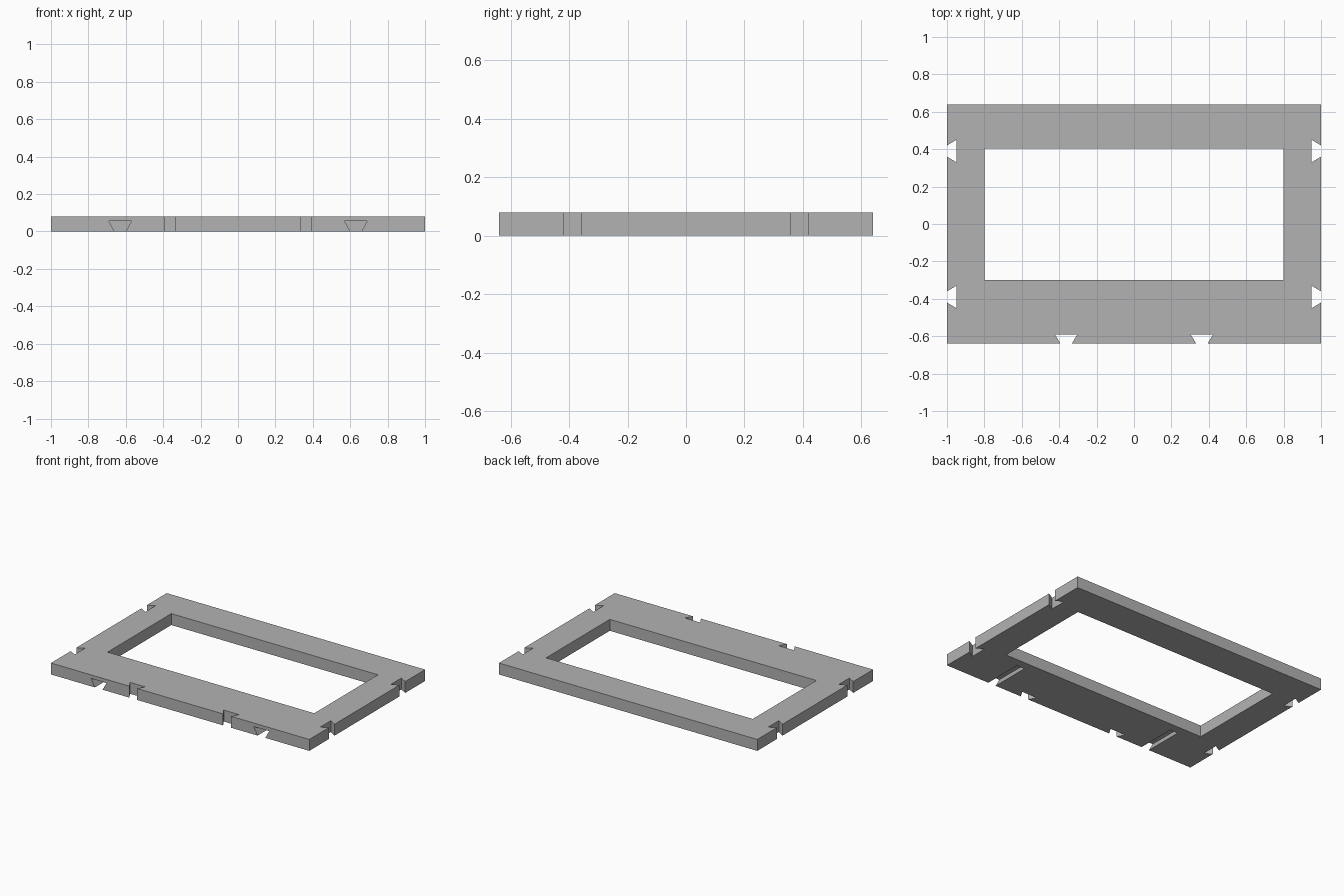
import bpy
import bmesh
from mathutils import Vector

cube = bpy.data.objects.get("Cube")
if cube:
    bpy.data.objects.remove(cube, do_unlink=True)

HEIGHT = 0.08
HALF_X, HALF_Y = 1.0, 0.64
X, Y, Z = Vector((1, 0, 0)), Vector((0, 1, 0)), Vector((0, 0, 1))

grey = bpy.data.materials.new("plain grey")
grey.use_nodes = True
colour = (0.45, 0.45, 0.45, 1)
grey.diffuse_color = colour
grey.node_tree.nodes["Principled BSDF"].inputs["Base Color"].default_value = colour


def prism(bm, base, sweep):
    """Extrude a closed loop of points along a vector."""
    face = bm.faces.new([bm.verts.new(p) for p in base])
    out = bmesh.ops.extrude_face_region(bm, geom=[face], use_keep_orig=True)
    moved = [v for v in out["geom"] if isinstance(v, bmesh.types.BMVert)]
    bmesh.ops.translate(bm, verts=moved, vec=sweep)


def block(bm, x0, x1, y0, y1, z0, z1):
    prism(bm, [(x0, y0, z0), (x1, y0, z0), (x1, y1, z0), (x0, y1, z0)], Z * (z1 - z0))


def dovetail(bm, mouth, across, inward, depth, sweep, narrow=0.03, wide=0.06):
    """Slot that widens inward; its taper carries on a little outside the mouth."""
    over = 0.02
    outer = narrow - (wide - narrow) * over / depth
    a, b = mouth - inward * over, mouth + inward * depth
    prism(bm, [a - across * outer, a + across * outer,
               b + across * wide, b - across * wide], sweep)


def to_object(bm, name):
    bmesh.ops.recalc_face_normals(bm, faces=bm.faces)
    mesh = bpy.data.meshes.new(name)
    bm.to_mesh(mesh)
    bm.free()
    obj = bpy.data.objects.new(name, mesh)
    bpy.context.collection.objects.link(obj)
    obj.data.materials.append(grey)
    return obj


# Flat slab
bm = bmesh.new()
block(bm, -HALF_X, HALF_X, -HALF_Y, HALF_Y, 0, HEIGHT)
frame = to_object(bm, "frame")

# Window opening and all dovetail slots in one cutter
bm = bmesh.new()
block(bm, -0.8, 0.8, -0.3, 0.405, -0.1, 0.2)
through = Z * 0.3
for side in (-1, 1):
    # edge notches at both ends
    for y in (-0.39, 0.39):
        dovetail(bm, Vector((side * HALF_X, y, -0.1)), Y, X * -side, 0.05, through)
    # front edge notches
    dovetail(bm, Vector((side * 0.363, -HALF_Y, -0.1)), X, Y, 0.05, through)
    # blind grooves underneath, open at the front
    dovetail(bm, Vector((side * 0.63, -HALF_Y - 0.1, 0)), X, Z, 0.055, Y * 0.38)
cutter = to_object(bm, "slot_cutter")
cutter.hide_render = True

# Cut, bake the result and drop the cutter
cut = frame.modifiers.new("cut_slots", 'BOOLEAN')
cut.operation = 'DIFFERENCE'
cut.solver = 'EXACT'
cut.object = cutter
bpy.context.view_layer.update()
baked = bpy.data.meshes.new_from_object(
    frame.evaluated_get(bpy.context.evaluated_depsgraph_get()))
frame.modifiers.clear()
frame.data = baked
bpy.data.objects.remove(cutter, do_unlink=True)
